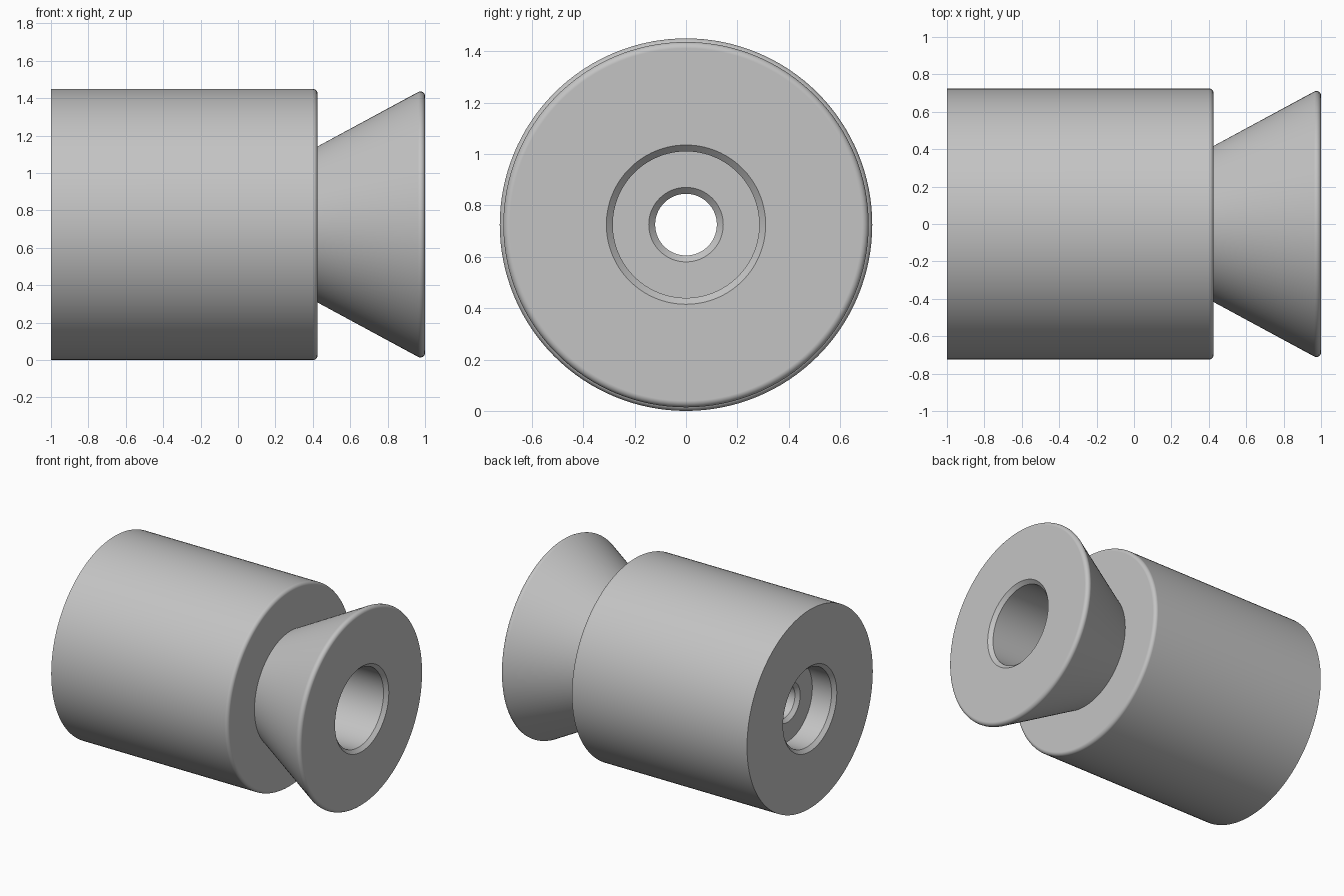
import bpy, bmesh
from math import cos, sin, radians, tau
from mathutils import Matrix, Vector

default = bpy.data.objects.get("Cube")
if default:
    bpy.data.objects.remove(default)

SEGMENTS = 128
AXIS_Z = 0.725      # height of the turning axis, equal to the body radius
BORE, HOLE, CHAMFER = 0.285, 0.12, 0.025
WEB_LEFT, WEB_RIGHT = -0.82, -0.6    # wall between the two counterbores


def fillet(x, r, radius, start, end, steps=8):
    """Rounded edge of the profile, as (x, radius) points."""
    angles = [radians(start + (end - start) * i / steps) for i in range(steps + 1)]
    return [(x + radius * cos(a), r + radius * sin(a)) for a in angles]


# Outside: plain cylinder with a rounded shoulder, then a flared flange
profile = [(-1, 0.725)]
profile += fillet(0.4, 0.7, 0.025, 90, 0)
profile += [(0.425, 0.417)]
profile += fillet(0.975, 0.686, 0.025, 118, 0)

# Inside: deep bore, chamfered screw hole, shallow counterbore
profile += [
    (1, BORE + CHAMFER), (1 - CHAMFER, BORE),
    (WEB_RIGHT, BORE), (WEB_RIGHT, HOLE + CHAMFER),
    (WEB_RIGHT - CHAMFER, HOLE), (WEB_LEFT + CHAMFER, HOLE),
    (WEB_LEFT, HOLE + CHAMFER), (WEB_LEFT, BORE),
    (-1 + CHAMFER, BORE), (-1, BORE + CHAMFER),
]

# Turn the closed profile around the x axis
bm = bmesh.new()
verts = [bm.verts.new((x, 0, r)) for x, r in profile]
edges = [bm.edges.new((v, verts[i - 1])) for i, v in enumerate(verts)]
bmesh.ops.spin(bm, geom=verts + edges, cent=(0, 0, 0), axis=(1, 0, 0),
               angle=tau, steps=SEGMENTS, use_merge=False)
bmesh.ops.remove_doubles(bm, verts=bm.verts, dist=0.0001)
bmesh.ops.recalc_face_normals(bm, faces=bm.faces)
bmesh.ops.transform(bm, matrix=Matrix.Translation(Vector((0, 0, AXIS_Z))), verts=bm.verts)
mesh = bpy.data.meshes.new("flanged_knob")
bm.to_mesh(mesh)
bm.free()
knob = bpy.data.objects.new("flanged_knob", mesh)
bpy.context.collection.objects.link(knob)

# Single grey material
grey = bpy.data.materials.new("light_grey")
grey.use_nodes = True
colour = (0.55, 0.55, 0.55, 1)
grey.diffuse_color = colour
grey.node_tree.nodes["Principled BSDF"].inputs["Base Color"].default_value = colour
mesh.materials.append(grey)

# Smooth turned surfaces with crisp edges and flat end faces
bpy.ops.object.select_all(action='DESELECT')
knob.select_set(True)
bpy.context.view_layer.objects.active = knob
bpy.ops.object.shade_smooth_by_angle(angle=radians(30))
weighted = knob.modifiers.new("flat_faces", 'WEIGHTED_NORMAL')
weighted.keep_sharp = True
